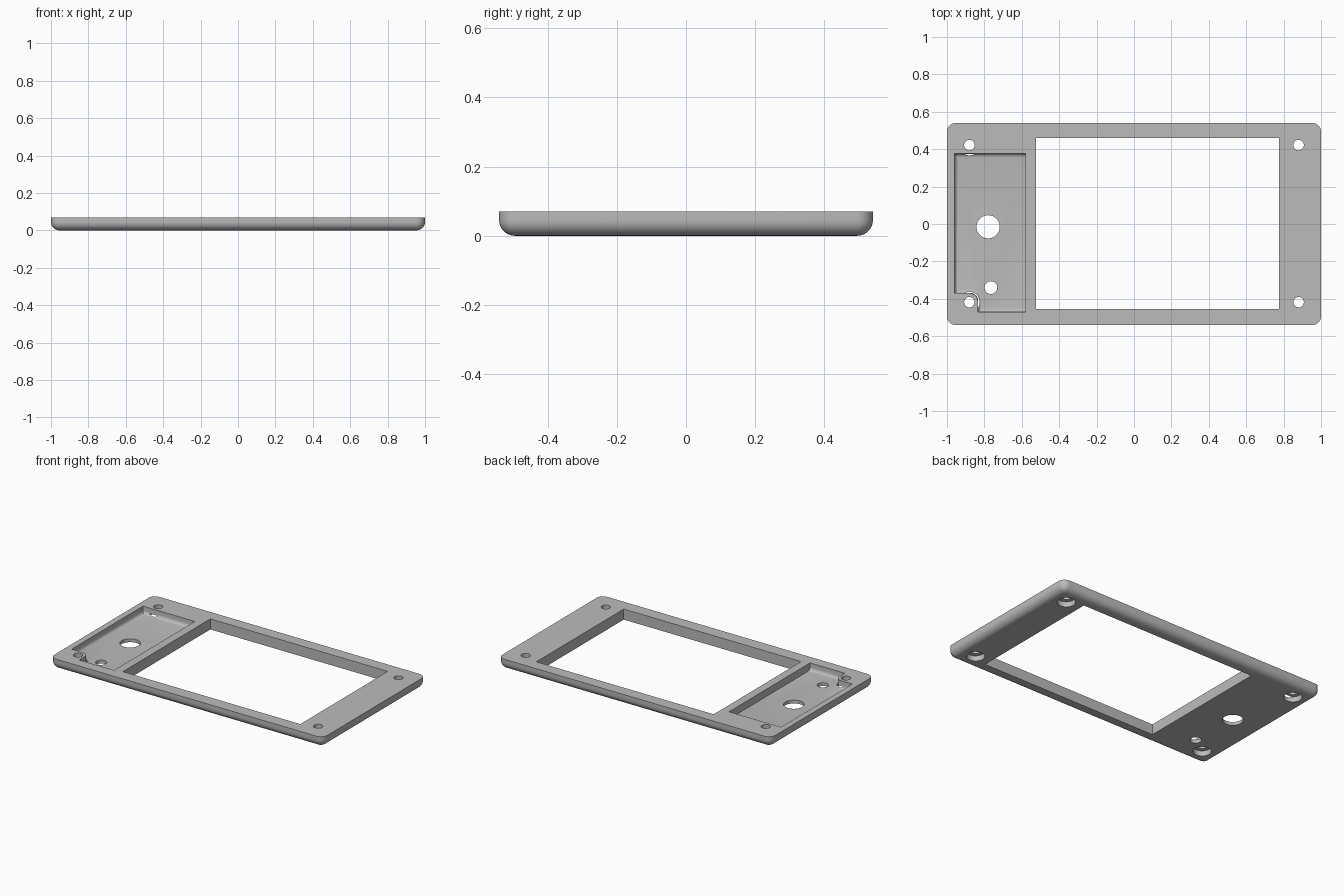
import bpy
import bmesh
from math import cos, sin, pi, radians

TOP = 0.07       # plate thickness
FLOOR = 0.022    # thickness left under the pocket
ROUND = 0.045    # radius of the lower outer edge

if "Cube" in bpy.data.objects:
    bpy.data.objects.remove(bpy.data.objects["Cube"])

grey = bpy.data.materials.new("plain grey")
grey.use_nodes = True
colour = (0.5, 0.5, 0.5, 1)
grey.diffuse_color = colour
grey.node_tree.nodes["Principled BSDF"].inputs["Base Color"].default_value = colour


def finish(name, bm):
    bmesh.ops.recalc_face_normals(bm, faces=bm.faces)
    mesh = bpy.data.meshes.new(name)
    bm.to_mesh(mesh)
    bm.free()
    mesh.materials.append(grey)
    obj = bpy.data.objects.new(name, mesh)
    bpy.context.collection.objects.link(obj)
    return obj


def arc(cx, cy, r, start, end, steps):
    angles = [start + (end - start) * i / steps for i in range(steps + 1)]
    return [(cx + r * cos(a), cy + r * sin(a)) for a in angles]


def rounded_rect(hx, hy, r):
    points = []
    for i, (sx, sy) in enumerate([(1, 1), (-1, 1), (-1, -1), (1, -1)]):
        points += arc(sx * (hx - r), sy * (hy - r), r, i * pi / 2, (i + 1) * pi / 2, 8)
    return points


def loft(name, sections):
    """Closed solid through (outline, height) sections."""
    bm = bmesh.new()
    rings = [[bm.verts.new((x, y, z)) for x, y in outline] for outline, z in sections]
    for low, high in zip(rings, rings[1:]):
        for i in range(len(low)):
            bm.faces.new((low[i - 1], low[i], high[i], high[i - 1]))
    bm.faces.new(rings[0])
    bm.faces.new(rings[-1])
    return finish(name, bm)


def prism(name, outline, low, high):
    return loft(name, [(outline, low), (outline, high)])


def drill(name, x, y, r, low=-0.1, high=0.2):
    return prism(name, arc(x, y, r, 0, 2 * pi, 40)[:-1], low, high)


# Plate with rounded corners and a rounded lower edge
sections = []
for i in range(9):
    a = i * pi / 16
    inset = ROUND * (1 - sin(a))
    sections.append((rounded_rect(1 - inset, 0.54 - inset, 0.047 - inset),
                     ROUND * (1 - cos(a))))
sections.append((rounded_rect(1, 0.54, 0.047), TOP))
plate = loft("frame_plate", sections)

# Large window
window = [(-0.525, -0.455), (0.775, -0.455), (0.775, 0.46), (-0.525, 0.46)]
cutters = [prism("window_cutter", window, -0.1, 0.2)]

# Pocket with a notch around one screw hole and a filleted floor
left, right, front, back = -0.96, -0.58, -0.47, 0.377
outline = [(right, front), (right, back), (left, back), (left, -0.37)]
outline += arc(-0.878, -0.413, 0.043, pi / 2, 0, 8) + [(-0.835, front)]
pocket = prism("pocket_cutter", outline, FLOOR, 0.2)
bm = bmesh.new()
bm.from_mesh(pocket.data)
floor_edges = [e for e in bm.edges
               if all(v.co.z < FLOOR + 0.001 for v in e.verts)
               and not all(v.co.x > right - 0.001 for v in e.verts)]
bmesh.ops.bevel(bm, geom=floor_edges, offset=0.022, segments=5, profile=0.5, affect='EDGES')
bm.to_mesh(pocket.data)
bm.free()
cutters.append(pocket)

# Holes in the pocket floor
cutters.append(drill("large_hole_cutter", -0.78, -0.015, 0.062))
cutters.append(drill("small_hole_cutter", -0.765, -0.34, 0.034))

# Corner screw holes, counterbored from below
for x in (-0.88, 0.88):
    for y in (-0.418, 0.422):
        cutters.append(drill("screw_hole_cutter", x, y, 0.028))
        cutters.append(drill("counterbore_cutter", x, y, 0.055, -0.1, 0.035))

# Cut everything out of the plate, then drop the cutters
for cutter in cutters:
    cutter.hide_render = True
    mod = plate.modifiers.new(cutter.name, 'BOOLEAN')
    mod.operation = 'DIFFERENCE'
    mod.solver = 'EXACT'
    mod.object = cutter
depsgraph = bpy.context.evaluated_depsgraph_get()
result = bpy.data.meshes.new_from_object(plate.evaluated_get(depsgraph))
plate.modifiers.clear()
plate.data = result
for cutter in cutters:
    bpy.data.objects.remove(cutter)

# Smooth the curved surfaces, keep the hard edges
bpy.ops.object.select_all(action='DESELECT')
plate.select_set(True)
bpy.context.view_layer.objects.active = plate
bpy.ops.object.shade_smooth_by_angle(angle=radians(30))
